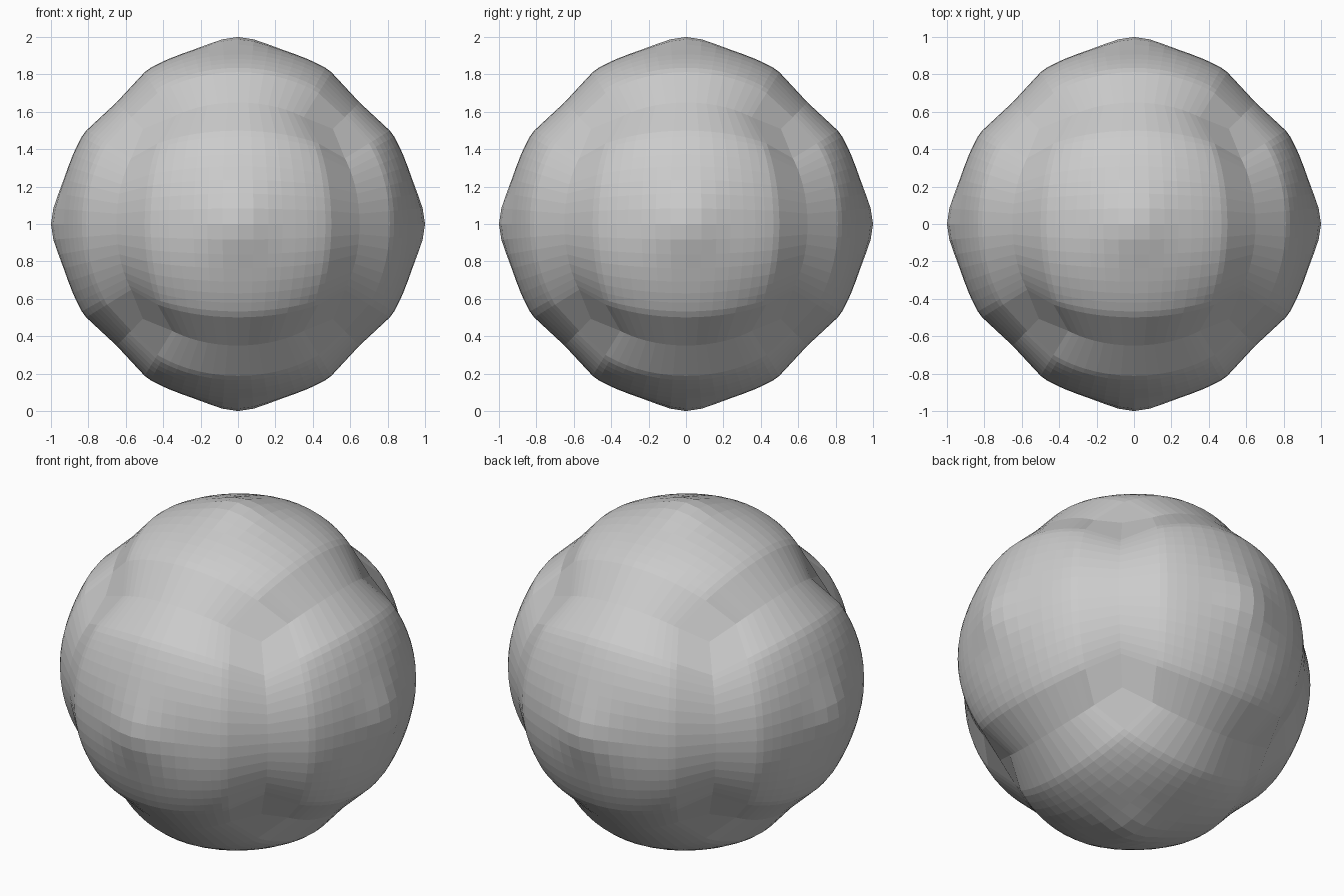
import bpy, bmesh, math
from mathutils import Vector

if "Cube" in bpy.data.objects:
    bpy.data.objects.remove(bpy.data.objects["Cube"])

# Grid lines across one cube face: fine cells on the panel, one wide cell for each groove wall
half = [0.085, 0.17, 0.255, 0.34, 0.42, 0.49, 0.56, 0.615, 1.0]
lines = [-u for u in reversed(half)] + [0.0] + half


def radius(u, v):
    """Distance from the centre: domed panel inside, sunken groove along the cube edges."""
    a, b = abs(u), abs(v)
    if max(a, b) > 0.99:
        t = min(a, b)
        return 0.919 - 0.039 * min(1.0, t / 0.62) ** 2
    d2 = a * a + b * b
    edge = 0.004 if max(a, b) > 0.6 else 0.0
    return 1 - 0.043 * (1 - math.exp(-d2 / 0.03)) - 0.025 * (a * b / 0.378) ** 2 - edge


# Six domed panels on a cube-sphere
bm = bmesh.new()
for axis in range(3):
    for sign in (-1, 1):
        grid = []
        for u in lines:
            row = []
            for v in lines:
                p = Vector((0, 0, 0))
                p[axis] = sign
                p[(axis + 1) % 3] = u
                p[(axis + 2) % 3] = v
                row.append(bm.verts.new(p.normalized() * radius(u, v) + Vector((0, 0, 1))))
            grid.append(row)
        for i in range(len(lines) - 1):
            for j in range(len(lines) - 1):
                bm.faces.new((grid[i][j], grid[i + 1][j], grid[i + 1][j + 1], grid[i][j + 1]))

# Join the panels along the grooves
bmesh.ops.remove_doubles(bm, verts=bm.verts, dist=0.0005)
bmesh.ops.recalc_face_normals(bm, faces=bm.faces)
mesh = bpy.data.meshes.new("grooved_boulder")
bm.to_mesh(mesh)
bm.free()
boulder = bpy.data.objects.new("grooved_boulder", mesh)
bpy.context.collection.objects.link(boulder)
